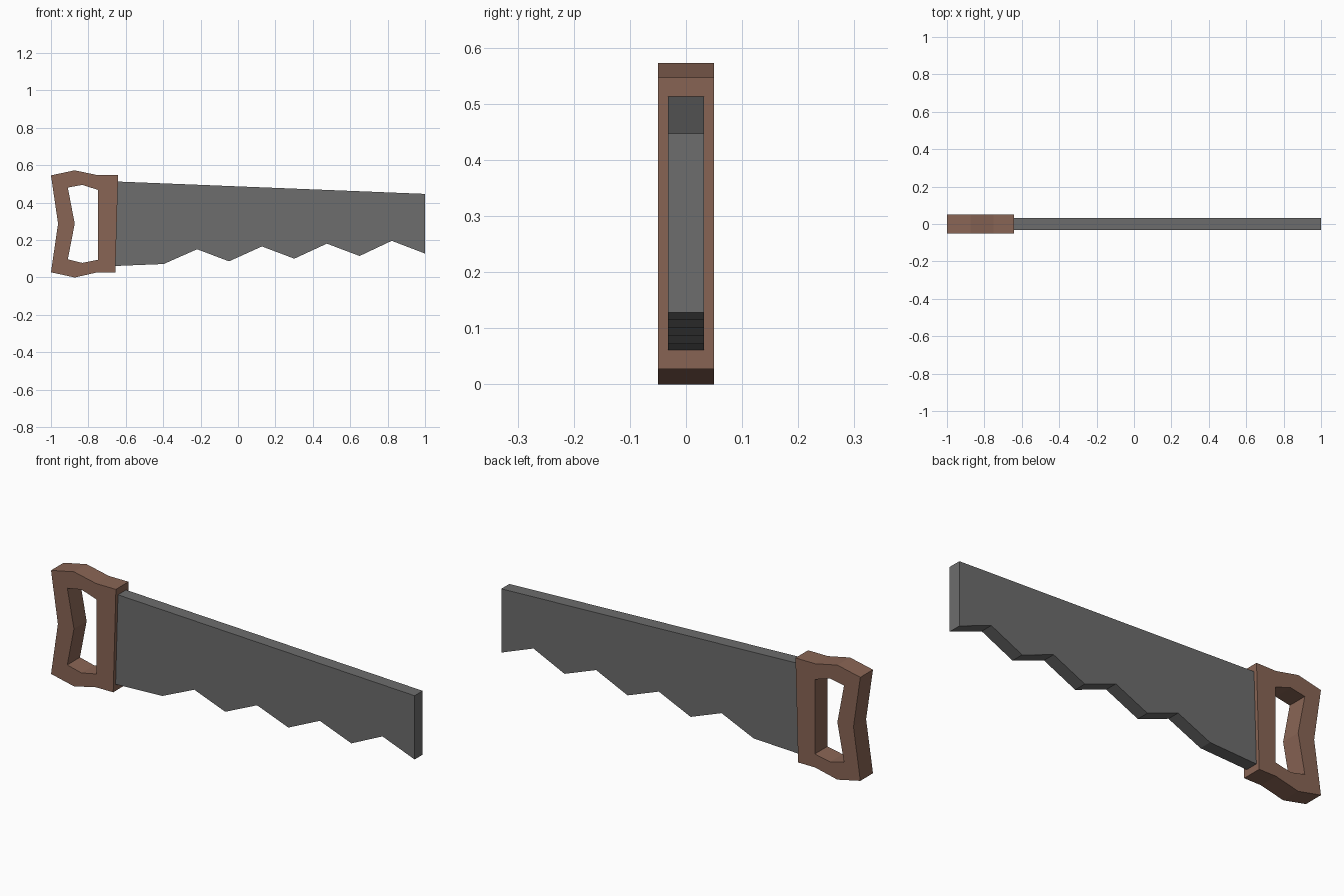
import bpy, bmesh
from mathutils import Vector

if "Cube" in bpy.data.objects:
    bpy.data.objects.remove(bpy.data.objects["Cube"])


def material(name, color):
    m = bpy.data.materials.new(name)
    m.diffuse_color = (*color, 1)
    m.use_nodes = True
    m.node_tree.nodes["Principled BSDF"].inputs["Base Color"].default_value = m.diffuse_color
    return m


def plate(name, loops, half_thickness, mat):
    """Solid plate from x/z outlines; later outlines cut holes in the first."""
    bm = bmesh.new()
    edges = []
    for pts in loops:
        vs = [bm.verts.new((x, -half_thickness, z)) for x, z in pts]
        edges += [bm.edges.new((vs[i - 1], vs[i])) for i in range(len(vs))]
    bmesh.ops.triangle_fill(bm, edges=edges, use_beauty=True, normal=Vector((0, -1, 0)))
    ext = bmesh.ops.extrude_face_region(bm, geom=bm.faces[:], use_keep_orig=True)
    verts = [g for g in ext["geom"] if isinstance(g, bmesh.types.BMVert)]
    bmesh.ops.translate(bm, verts=verts, vec=(0, 2 * half_thickness, 0))
    bmesh.ops.recalc_face_normals(bm, faces=bm.faces[:])
    mesh = bpy.data.meshes.new(name)
    bm.to_mesh(mesh)
    bm.free()
    mesh.materials.append(mat)
    obj = bpy.data.objects.new(name, mesh)
    bpy.context.collection.objects.link(obj)
    return obj


wood = material("brown wood", (0.250, 0.130, 0.090))
steel = material("dark grey steel", (0.153, 0.153, 0.153))

# Handle: closed grip with a hand hole
outer = [(-1, 0.546), (-0.873, 0.573), (-0.75, 0.547), (-0.641, 0.547),
         (-0.656, 0.028), (-0.75, 0.028), (-0.873, 0), (-1, 0.028), (-0.962, 0.288)]
hole = [(-0.91, 0.481), (-0.832, 0.495), (-0.748, 0.468), (-0.748, 0.095),
        (-0.832, 0.078), (-0.91, 0.097), (-0.873, 0.288)]
plate("handle", [outer, hole], 0.05, wood)

# Blade: tapered back edge, toothed lower edge
blade = [(-0.67, 0.061), (-0.67, 0.514), (1, 0.447), (1, 0.128)]
for i in range(4):
    valley, tip = 0.822 - 0.347 * i, 0.65 - 0.349 * i
    blade += [(valley, 0.196 - 0.015 * i), (tip, 0.115 - 0.0143 * i)]
plate("blade", [blade], 0.032, steel)
